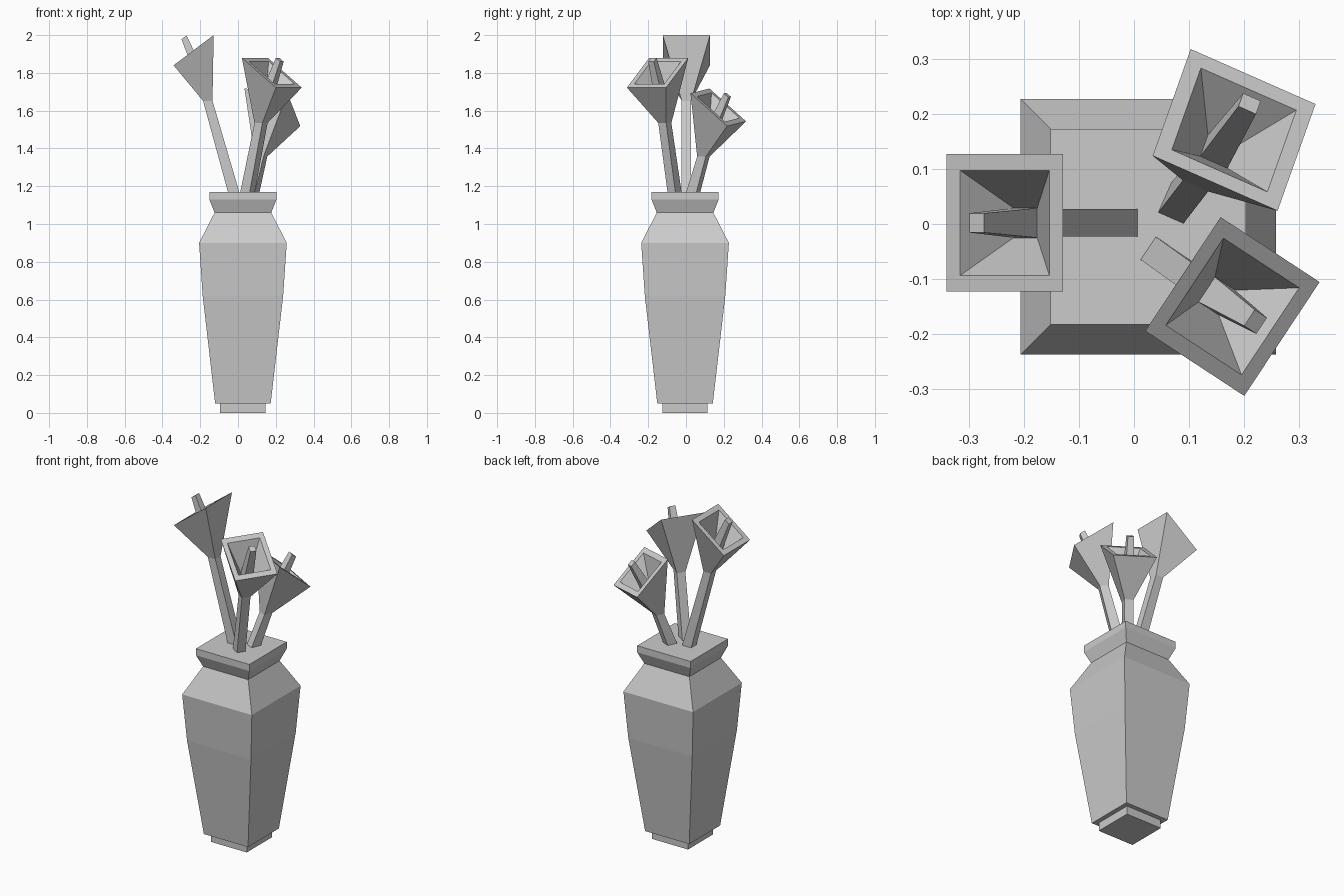
import bpy, bmesh
from mathutils import Vector

if "Cube" in bpy.data.objects:
    bpy.data.objects.remove(bpy.data.objects["Cube"])


def loft(name, rings, cap_start=False, cap_end=False):
    """Skin a series of four-point rings into one flat-shaded object."""
    bm = bmesh.new()
    loops = [[bm.verts.new(p) for p in ring] for ring in rings]
    for a, b in zip(loops, loops[1:]):
        for i in range(4):
            j = (i + 1) % 4
            bm.faces.new((a[i], a[j], b[j], b[i]))
    if cap_start:
        bm.faces.new(loops[0][::-1])
    if cap_end:
        bm.faces.new(loops[-1])
    mesh = bpy.data.meshes.new(name)
    bm.to_mesh(mesh)
    bm.free()
    obj = bpy.data.objects.new(name, mesh)
    bpy.context.collection.objects.link(obj)
    return obj


def square(center, u, v):
    """Four corners around a center, from two half-side vectors (u x v points up)."""
    c = Vector(center)
    return [c - u - v, c + u - v, c + u + v, c - u + v]


X, Y = Vector((1, 0, 0)), Vector((0, 1, 0))

# Vase: square section, (half width, height) profile
profile = [(0.12, 0), (0.12, 0.05), (0.147, 0.05), (0.213, 0.62), (0.232, 0.9),
           (0.15, 1.06), (0.178, 1.13), (0.178, 1.17)]
loft("vase", [square((0.026, -0.005, z), X * h, Y * h) for h, z in profile], True, True)


def flower(label, base, top, rim, side, out):
    """Square stem, flared hollow blossom with a tilted rim, and a stamen."""
    base, top, rim, side, out = map(Vector, (base, top, rim, side, out))
    if side.cross(out).z < 0:
        side = -side
    n = side.cross(out).normalized()
    s, o = side.normalized(), out.normalized()
    flat_s = Vector((s.x, s.y, 0)).normalized()
    flat_o = Vector((-flat_s.y, flat_s.x, 0))

    stem_top = square(top, flat_s * 0.025, flat_o * 0.025)
    pit = square(rim.lerp(top, 0.5), s * 0.027, o * 0.027)
    tip = square(rim + n * 0.085, s * 0.0175, o * 0.0165)

    loft(label + "_stem", [square(base, flat_s * 0.025, flat_o * 0.03), stem_top])
    loft(label + "_blossom", [stem_top, square(rim, side, out),
                              square(rim, side * 0.765, out * 0.765), pit])
    loft(label + "_stamen", [pit, tip], cap_end=True)


# Flowers: stem base, stem top, rim center, rim half-sides (sideways, outward)
flower("left_flower", (-0.022, 0.002, 1.165), (-0.16, 0.002, 1.652), (-0.235, 0.002, 1.92),
       (0, 0.125, 0), (-0.106, 0, -0.08))
flower("back_flower", (0.078, 0.037, 1.165), (0.122, 0.092, 1.357), (0.182, 0.171, 1.618),
       (0.1135, -0.05, -0.0125), (0.0345, 0.097, -0.087))
flower("front_flower", (0.05, -0.06, 1.165), (0.122, -0.112, 1.535), (0.179, -0.15, 1.801),
       (0.0685, 0.1035, 0), (0.09, -0.059, -0.079))
